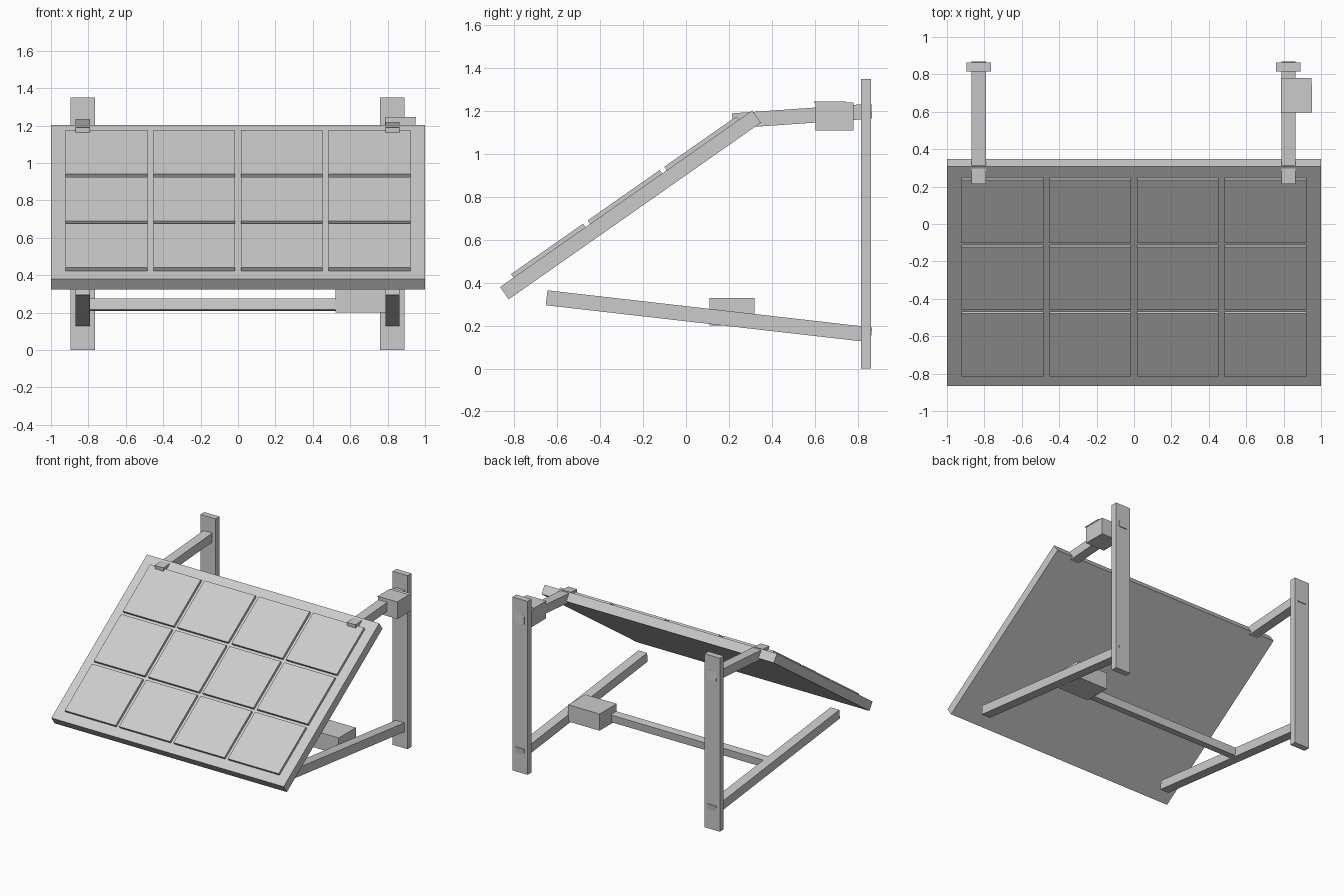
import bpy, bmesh, math
from mathutils import Matrix, Vector

if "Cube" in bpy.data.objects:
    bpy.data.objects.remove(bpy.data.objects["Cube"])

grey = bpy.data.materials.new("light grey")
grey.diffuse_color = (0.6, 0.6, 0.6, 1)
grey.use_nodes = True
grey.node_tree.nodes["Principled BSDF"].inputs["Base Color"].default_value = grey.diffuse_color


def make(name, boxes, centre, tilt=0):
    """Object made of boxes (centre, size), tilted about x at its centre."""
    bm = bmesh.new()
    for c, s in boxes:
        bmesh.ops.create_cube(bm, size=1, matrix=Matrix.Translation(c) @ Matrix.Diagonal((*s, 1)))
    me = bpy.data.meshes.new(name)
    bm.to_mesh(me)
    bm.free()
    me.materials.append(grey)
    ob = bpy.data.objects.new(name, me)
    ob.location = centre
    ob.rotation_euler = (math.radians(tilt), 0, 0)
    bpy.context.collection.objects.link(ob)
    return ob


def beam(name, x, a, b, width, height):
    """Square beam in a yz plane running from a to b."""
    dy, dz = b[0] - a[0], b[1] - a[1]
    make(name, [((0, 0, 0), (width, math.hypot(dy, dz), height))],
         (x, (a[0] + b[0]) / 2, (a[1] + b[1]) / 2), math.degrees(math.atan2(dz, dy)))


def block(name, x, y, z):
    """Upright box from its x, y and z ranges."""
    make(name, [((0, 0, 0), [r[1] - r[0] for r in (x, y, z)])],
         [sum(r) / 2 for r in (x, y, z)])


# Tilted panel slab and its 4 x 3 raised cells
centre = (0, -0.259, 0.763)
make("panel_frame", [((0, 0, 0), (2, 1.435, 0.07))], centre, 35)
cells = [(((i - 1.5) * 0.468, (j - 1) * 0.436, 0.04), (0.438, 0.41, 0.03))
         for i in range(4) for j in range(3)]
make("panel_cells", cells, centre, 35)

# Wall posts and support arms on both sides
for side, x in (("left", -0.83), ("right", 0.825)):
    block(side + "_post", (x - 0.065, x + 0.065), (0.815, 0.863), (0, 1.35))
    beam(side + "_upper_arm", x, (0.217, 1.155), (0.866, 1.20), 0.075, 0.07)
    beam(side + "_lower_arm", x, (-0.65, 0.33), (0.864, 0.157), 0.075, 0.07)

# Cross bar joining the lower arms
make("cross_bar", [((0, 0, 0), (1.62, 0.06, 0.06))], (0, 0.145, 0.242), -6.5)

# Equipment box beside the lower right arm
block("battery_box", (0.52, 0.79), (0.11, 0.32), (0.2, 0.33))

# Control box on the upper right arm, with a thin lid
block("control_box", (0.785, 0.95), (0.603, 0.78), (1.11, 1.24))
block("control_box_lid", (0.785, 0.953), (0.597, 0.745), (1.238, 1.246))
